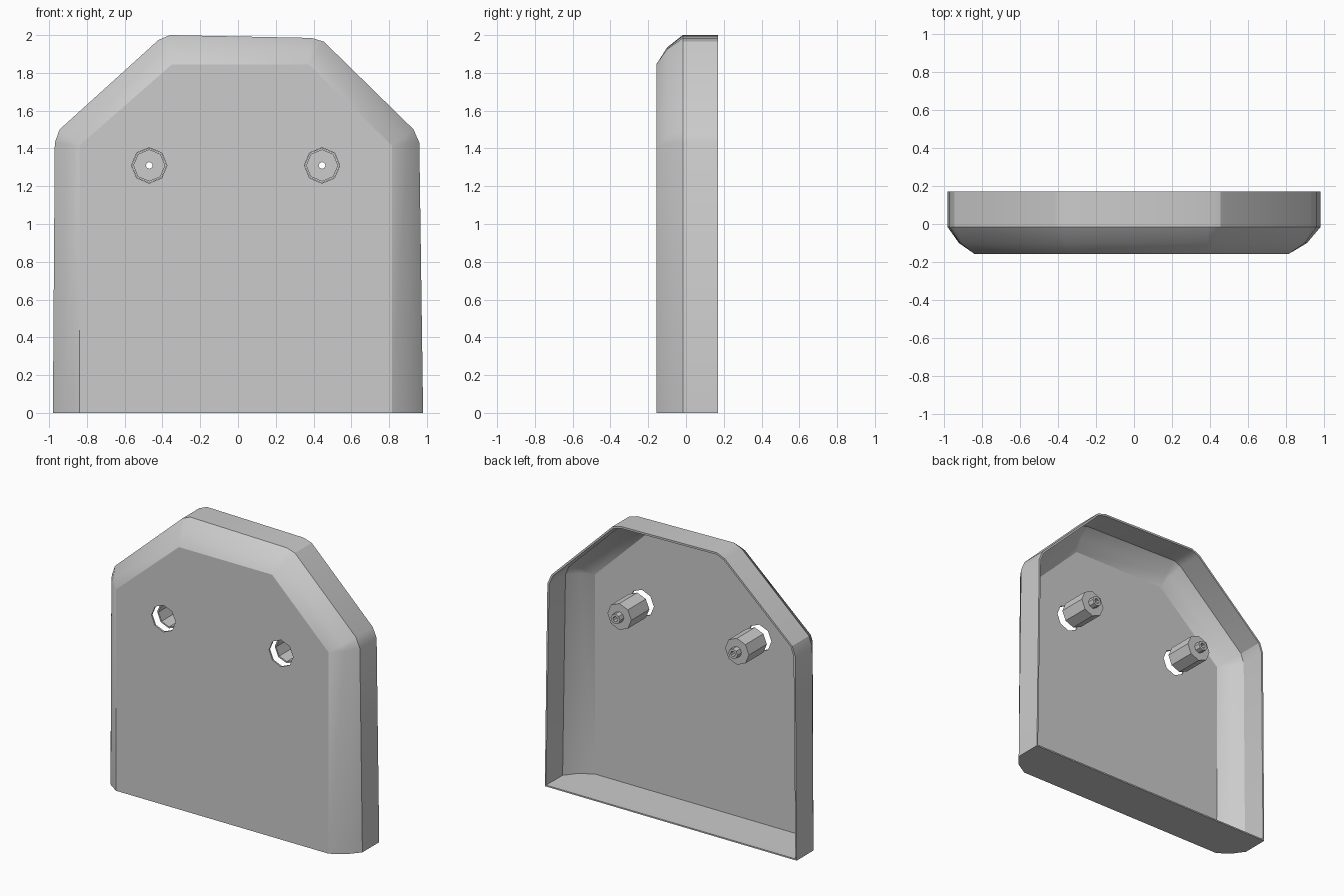
import bpy, bmesh, math
from mathutils import Vector

if "Cube" in bpy.data.objects:
    bpy.data.objects.remove(bpy.data.objects["Cube"])

HOLES = [(-0.47, 1.31), (0.445, 1.31)]

# outline of the side wall (x, z) and the matching outline of the flat front
OUTER = [(-0.98, 0), (-0.97, 1.43), (-0.945, 1.50), (-0.42, 1.975), (-0.36, 2.0),
         (0.39, 1.985), (0.455, 1.965), (0.93, 1.50), (0.96, 1.43), (0.98, 0)]
INNER = [(-0.84, 0), (-0.84, 1.415), (-0.84, 1.415), (-0.35, 1.845), (-0.35, 1.845),
         (0.375, 1.845), (0.375, 1.845), (0.815, 1.415), (0.815, 1.415), (0.815, 0)]


def make_object(name, bm):
    mesh = bpy.data.meshes.new(name)
    bm.to_mesh(mesh)
    bm.free()
    obj = bpy.data.objects.new(name, mesh)
    bpy.context.collection.objects.link(obj)
    return obj


def activate(obj):
    bpy.ops.object.select_all(action='DESELECT')
    obj.select_set(True)
    bpy.context.view_layer.objects.active = obj


def blend(t):
    return [(a[0] + (b[0] - a[0]) * t, a[1] + (b[1] - a[1]) * t)
            for a, b in zip(OUTER, INNER)]


# Shell: straight wall, slightly convex chamfer, flat front, open back
bm = bmesh.new()
sections = [(OUTER, 0.17), (OUTER, -0.017), (blend(0.42), -0.1), (INNER, -0.157)]
rings = [[bm.verts.new((x, y, z)) for x, z in pts] for pts, y in sections]
n = len(OUTER)
for a, b in zip(rings, rings[1:]):
    for i in range(n):
        j = (i + 1) % n
        bm.faces.new((a[i], a[j], b[j], b[i]))
bm.faces.new(rings[-1])
bmesh.ops.remove_doubles(bm, verts=bm.verts, dist=0.0005)
bmesh.ops.recalc_face_normals(bm, faces=bm.faces)
bm.normal_update()
front = min(bm.faces, key=lambda f: f.calc_center_median().y)
if front.normal.y > 0:
    bmesh.ops.reverse_faces(bm, faces=bm.faces)
shell = make_object("shell", bm)
solid = shell.modifiers.new("thickness", 'SOLIDIFY')
solid.thickness = 0.014
solid.offset = -1
activate(shell)
bpy.ops.object.modifier_apply(modifier="thickness")

# Octagonal screw holes through the front
for x, z in HOLES:
    bpy.ops.mesh.primitive_cylinder_add(vertices=8, radius=0.094, depth=0.16,
                                        location=(x, -0.15, z),
                                        rotation=(math.pi / 2, 0, 0))
    cutter = bpy.context.object
    cutter.name = "hole_cutter"
    cutter.hide_render = True
    cut = shell.modifiers.new("hole", 'BOOLEAN')
    cut.operation = 'DIFFERENCE'
    cut.solver = 'EXACT'
    cut.object = cutter
    activate(shell)
    bpy.ops.object.modifier_apply(modifier="hole")
    bpy.data.objects.remove(cutter)
activate(shell)
bpy.ops.object.shade_smooth_by_angle(angle=math.radians(26))

# Screw bosses: cups behind the holes with a small pierced nub at the back
PROFILE = [(0.093, -0.095), (0.093, 0.105), (0.036, 0.105), (0.036, 0.15),
           (0.018, 0.15), (0.018, 0.092), (0.082, 0.092), (0.082, -0.095)]
SIDES = 8
for side, (x, z) in zip(("left", "right"), HOLES):
    bm = bmesh.new()
    loops = []
    for k in range(SIDES):
        a = 2 * math.pi * k / SIDES
        loops.append([bm.verts.new((x + r * math.cos(a), y, z + r * math.sin(a)))
                      for r, y in PROFILE])
    m = len(PROFILE)
    for k in range(SIDES):
        a, b = loops[k], loops[(k + 1) % SIDES]
        for i in range(m):
            j = (i + 1) % m
            bm.faces.new((a[i], a[j], b[j], b[i]))
    bmesh.ops.recalc_face_normals(bm, faces=bm.faces)
    make_object("screw_boss_" + side, bm)
